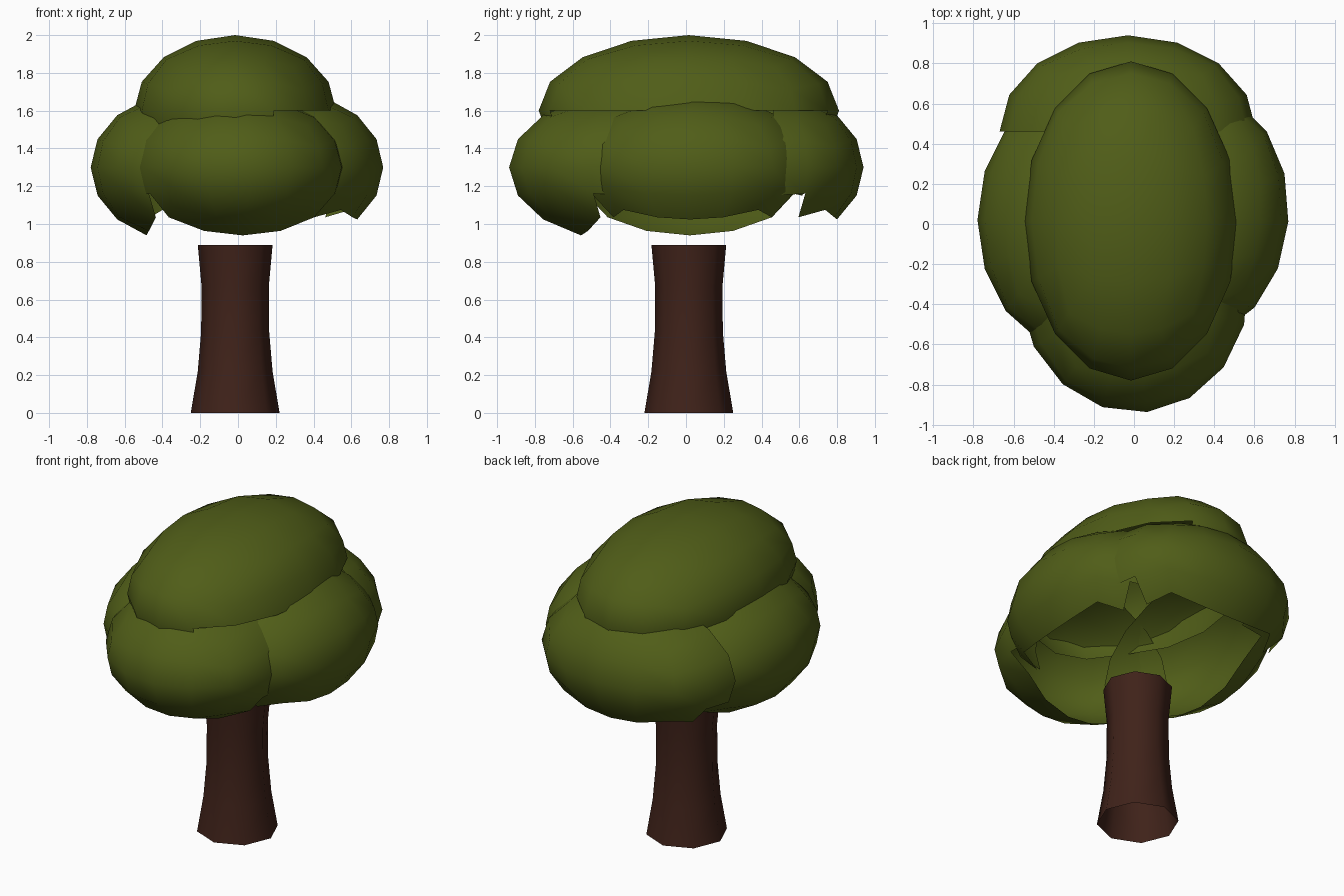
import bpy, bmesh, math
from mathutils import Vector, Matrix

if "Cube" in bpy.data.objects:
    bpy.data.objects.remove(bpy.data.objects["Cube"])


def material(name, rgb):
    m = bpy.data.materials.new(name)
    m.diffuse_color = (*rgb, 1)
    m.use_nodes = True
    m.node_tree.nodes["Principled BSDF"].inputs["Base Color"].default_value = m.diffuse_color
    return m


LEAF = material("leaf_green", (0.08, 0.11, 0.009))
BARK = material("bark_brown", (0.05, 0.016, 0.01))


def finish(bm, name, mat):
    bmesh.ops.recalc_face_normals(bm, faces=bm.faces)
    for f in bm.faces:
        f.smooth = True
    me = bpy.data.meshes.new(name)
    bm.to_mesh(me)
    bm.free()
    me.materials.append(mat)
    ob = bpy.data.objects.new(name, me)
    bpy.context.collection.objects.link(ob)
    return ob


def blob(name, center, radii, keep, yaw=0):
    """Rounded cube (16 sides around), trimmed by keep(unit face centre), stretched and placed."""
    bm = bmesh.new()
    bmesh.ops.create_cube(bm, size=2)
    bmesh.ops.subdivide_edges(bm, edges=bm.edges[:], cuts=3, use_grid_fill=True)
    for v in bm.verts:
        v.co = Vector([math.tan(c * math.pi / 4) for c in v.co]).normalized()
    gone = [f for f in bm.faces if not keep(f.calc_center_median())]
    bmesh.ops.delete(bm, geom=gone, context='FACES')
    bm.normal_update()
    m = (Matrix.Translation(center) @ Matrix.Rotation(math.radians(yaw), 4, 'Z')
         @ Matrix.Diagonal((*radii, 1)))
    bm.transform(m)
    return finish(bm, name, LEAF)


def outer_half(direction, bottom_cut):
    """Keep the outward half, with the underside cut back further."""
    d = Vector(direction)
    return lambda p: p.dot(d) > (bottom_cut if p.z < -0.5 else 0.0)


# Trunk: open octagonal tube, flared at the foot
bm = bmesh.new()
rings = []
for z, r in [(0, 0.235), (0.22, 0.198), (0.43, 0.18), (0.67, 0.178), (0.89, 0.198)]:
    rings.append([bm.verts.new((-0.015 + r * math.cos(a * math.pi / 4),
                                0.015 + r * math.sin(a * math.pi / 4), z))
                  for a in range(8)])
for lo, hi in zip(rings, rings[1:]):
    for i in range(8):
        j = (i + 1) % 8
        bm.faces.new((lo[i], lo[j], hi[j], hi[i]))
finish(bm, "trunk", BARK)

# Crown: open dome whose lower rim is shorter on the right
blob("crown_top", (-0.015, 0.015, 1.6), (0.535, 0.795, 0.40),
     lambda p: p.z > 0 or (p.z > -0.35 and p.x < 0.5))

# Four lower foliage clumps around the crown
blob("foliage_left", (-0.30, 0.02, 1.3), (0.48, 0.64, 0.39),
     outer_half((-1, 0, 0), 0.35))
blob("foliage_right", (0.30, 0.045, 1.3), (0.47, 0.62, 0.39),
     outer_half((1, 0, 0), 0.6), yaw=-4)
blob("foliage_back", (-0.03, 0.46, 1.3), (0.64, 0.48, 0.39),
     outer_half((0, 1, 0), 0.6))
blob("foliage_front", (0.0, -0.32, 1.3), (0.57, 0.62, 0.39),
     outer_half((0, -1, 0), 0.35), yaw=6)
